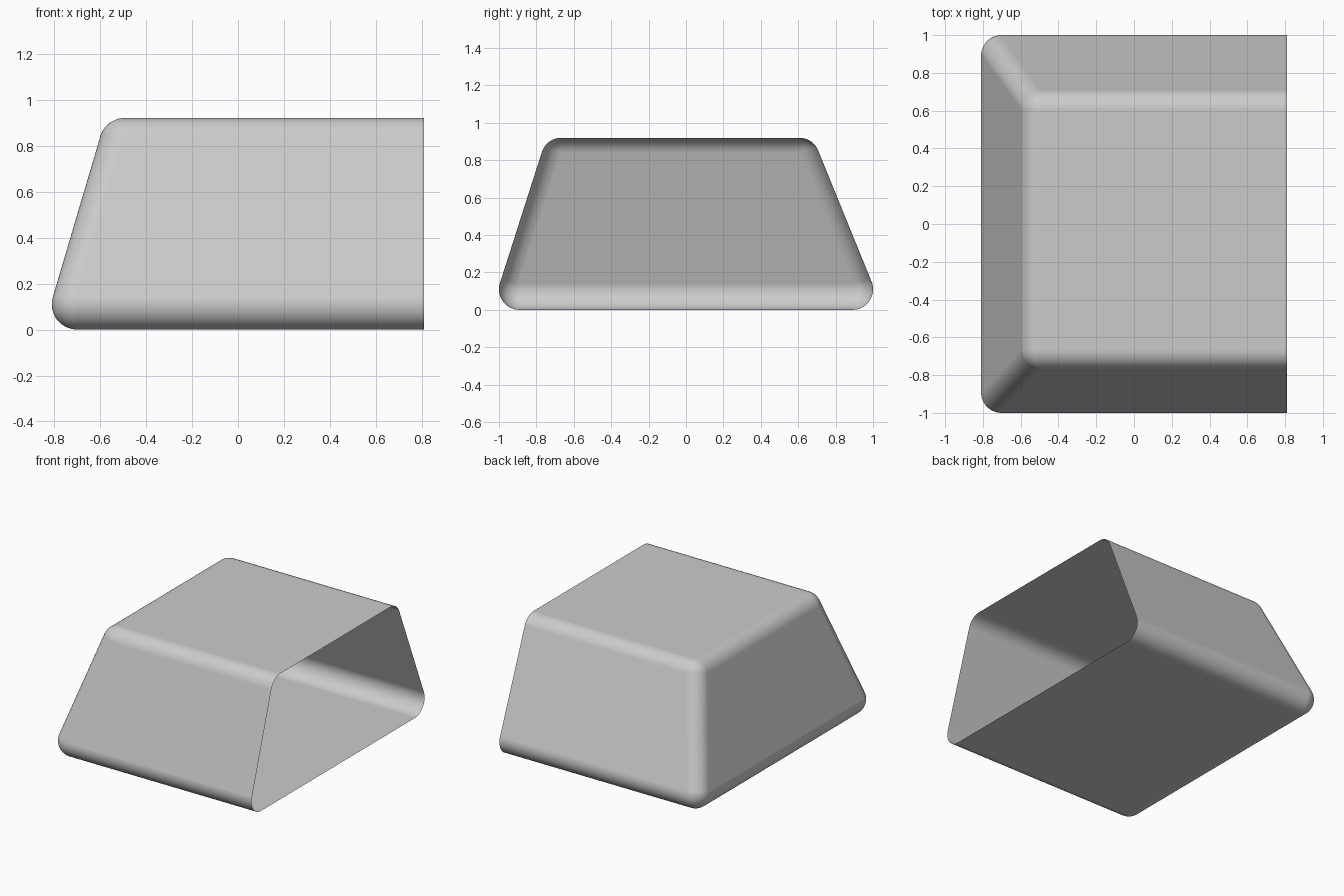
import bpy, bmesh
from mathutils import Matrix, Vector

if "Cube" in bpy.data.objects:
    bpy.data.objects.remove(bpy.data.objects["Cube"])

R = 0.11          # edge rounding radius
END = 0.81        # open end
FAR = END + 0.4   # overshoot, trimmed off below
Z0, Z1 = R, 0.92 - R

# rounding centres of the tapered body: (x, y, z)
centres = [
    (-0.70, -0.89, Z0), (-0.70, 0.89, Z0),
    (-0.493, -0.666, Z1), (-0.493, 0.605, Z1),
]
centres += [(FAR, y, z) for _, y, z in centres]

# rounded body: hull around a ball at every corner
bm = bmesh.new()
for c in centres:
    bmesh.ops.create_uvsphere(bm, u_segments=48, v_segments=24, radius=R,
                              matrix=Matrix.Translation(c))
hull = bmesh.ops.convex_hull(bm, input=bm.verts[:], use_existing_faces=False)
junk = {g for g in hull["geom_interior"] + hull["geom_unused"]
        if isinstance(g, bmesh.types.BMVert)}
bmesh.ops.delete(bm, geom=list(junk), context='VERTS')

# trim to leave the +x end open
bmesh.ops.bisect_plane(bm, geom=bm.verts[:] + bm.edges[:] + bm.faces[:],
                       plane_co=Vector((END, 0, 0)), plane_no=Vector((1, 0, 0)),
                       clear_outer=True)

# merge the flat areas into clean panels
bmesh.ops.dissolve_limit(bm, angle_limit=0.002, verts=bm.verts[:], edges=bm.edges[:])
bmesh.ops.recalc_face_normals(bm, faces=bm.faces[:])
for f in bm.faces:
    f.smooth = True

mesh = bpy.data.meshes.new("tapered_shell")
bm.to_mesh(mesh)
bm.free()
shell = bpy.data.objects.new("tapered_shell", mesh)
bpy.context.collection.objects.link(shell)

# keep large panels flat-looking
wn = shell.modifiers.new("panel_normals", 'WEIGHTED_NORMAL')
wn.keep_sharp = True
